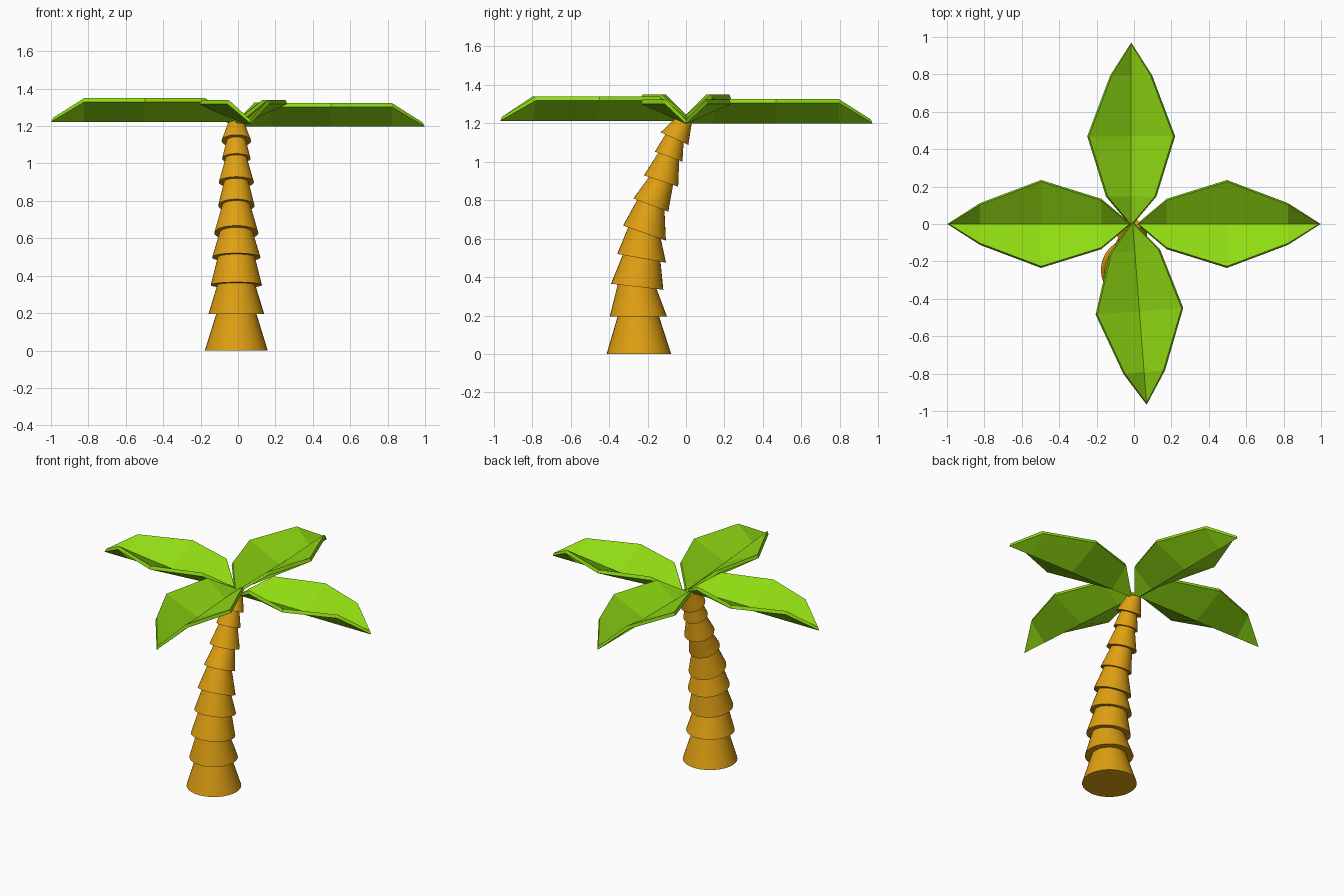
import bpy, bmesh
from math import sin, cos, pi, atan
from mathutils import Matrix, Vector

if "Cube" in bpy.data.objects:
    bpy.data.objects.remove(bpy.data.objects["Cube"])


def material(name, rgb):
    m = bpy.data.materials.new(name)
    m.diffuse_color = (*rgb, 1)
    m.use_nodes = True
    m.node_tree.nodes["Principled BSDF"].inputs["Base Color"].default_value = m.diffuse_color
    return m


def make_object(name, bm, mat):
    bmesh.ops.recalc_face_normals(bm, faces=bm.faces)
    me = bpy.data.meshes.new(name)
    bm.to_mesh(me)
    bm.free()
    ob = bpy.data.objects.new(name, me)
    bpy.context.collection.objects.link(ob)
    me.materials.append(mat)
    return ob


bark = material("bark", (0.74, 0.35, 0.006))
green = material("leaf_green", (0.28, 0.71, 0.006))

# Trunk rings along the leaning stem: y, z, flared radius, narrow radius, tilt slope
STEM = [
    (-0.245, 0.00, 0.168, 0.168, 0.00),
    (-0.248, 0.195, 0.149, 0.108, 0.00),
    (-0.254, 0.35, 0.137, 0.102, 0.115),
    (-0.231, 0.498, 0.129, 0.100, 0.18),
    (-0.216, 0.629, 0.118, 0.090, 0.35),
    (-0.183, 0.775, 0.097, 0.076, 0.38),
    (-0.130, 0.90, 0.094, 0.066, 0.33),
    (-0.090, 1.027, 0.076, 0.058, 0.36),
    (-0.060, 1.121, 0.079, 0.052, 0.45),
    (-0.012, 1.215, 0.045, 0.044, 0.30),
]
SIDES = 32


def ring(bm, y, z, r, slope):
    tilt = Matrix.Rotation(-atan(slope), 3, 'X')
    c = Vector((-0.009, y, z))
    return [bm.verts.new(c + tilt @ Vector((r * cos(a), r * sin(a), 0)))
            for a in (2 * pi * i / SIDES for i in range(SIDES))]


# Trunk: stacked flared segments
for n, (low, high) in enumerate(zip(STEM, STEM[1:])):
    bm = bmesh.new()
    a = ring(bm, low[0], low[1], low[2], low[4])
    b = ring(bm, high[0], high[1], high[3], high[4])
    for i in range(SIDES):
        j = (i + 1) % SIDES
        bm.faces.new((a[i], a[j], b[j], b[i]))
    bm.faces.new(a[::-1])
    bm.faces.new(b)
    ob = make_object(f"trunk_segment_{n + 1}", bm, bark)
    bpy.ops.object.select_all(action='DESELECT')
    ob.select_set(True)
    bpy.context.view_layer.objects.active = ob
    bpy.ops.object.shade_smooth_by_angle(angle=0.6)

# Leaf outline: distance from the stem, half width
OUTLINE = [(0.16, 0.135), (0.482, 0.235), (0.808, 0.112)]


def leaf(name, origin, angle):
    """Folded leaf with a V section and a thin rim."""
    bm = bmesh.new()

    def layer(inset, lift):
        pts = {s: [bm.verts.new((x, s * (w - inset), 0.105 + lift))
                   for x, w in OUTLINE] for s in (-1, 1)}
        mid = [bm.verts.new((x, 0, lift))
               for x in [inset] + [x for x, _ in OUTLINE] + [0.983 - inset]]
        for s in (-1, 1):
            p = pts[s]
            bm.faces.new((mid[0], mid[1], p[0]))
            bm.faces.new((mid[1], mid[2], p[1], p[0]))
            bm.faces.new((mid[2], mid[3], p[2], p[1]))
            bm.faces.new((mid[3], mid[4], p[2]))
        return [mid[0], *pts[1], mid[4], *pts[-1][::-1]]

    under, upper = layer(0, 0), layer(0.009, 0.021)
    for i in range(len(under)):
        j = (i + 1) % len(under)
        bm.faces.new((under[i], under[j], upper[j], upper[i]))
    bm.transform(Matrix.Translation(origin) @ Matrix.Rotation(angle, 4, 'Z'))
    make_object(name, bm, green)


# Crown of four leaves
leaf("leaf_right", (0.015, 0.0, 1.197), 0)
leaf("leaf_back", (-0.015, -0.013, 1.20), pi / 2)
leaf("leaf_left", (-0.015, 0.0, 1.223), pi)
leaf("leaf_front", (-0.008, 0.014, 1.213), -pi / 2 + 0.077)
